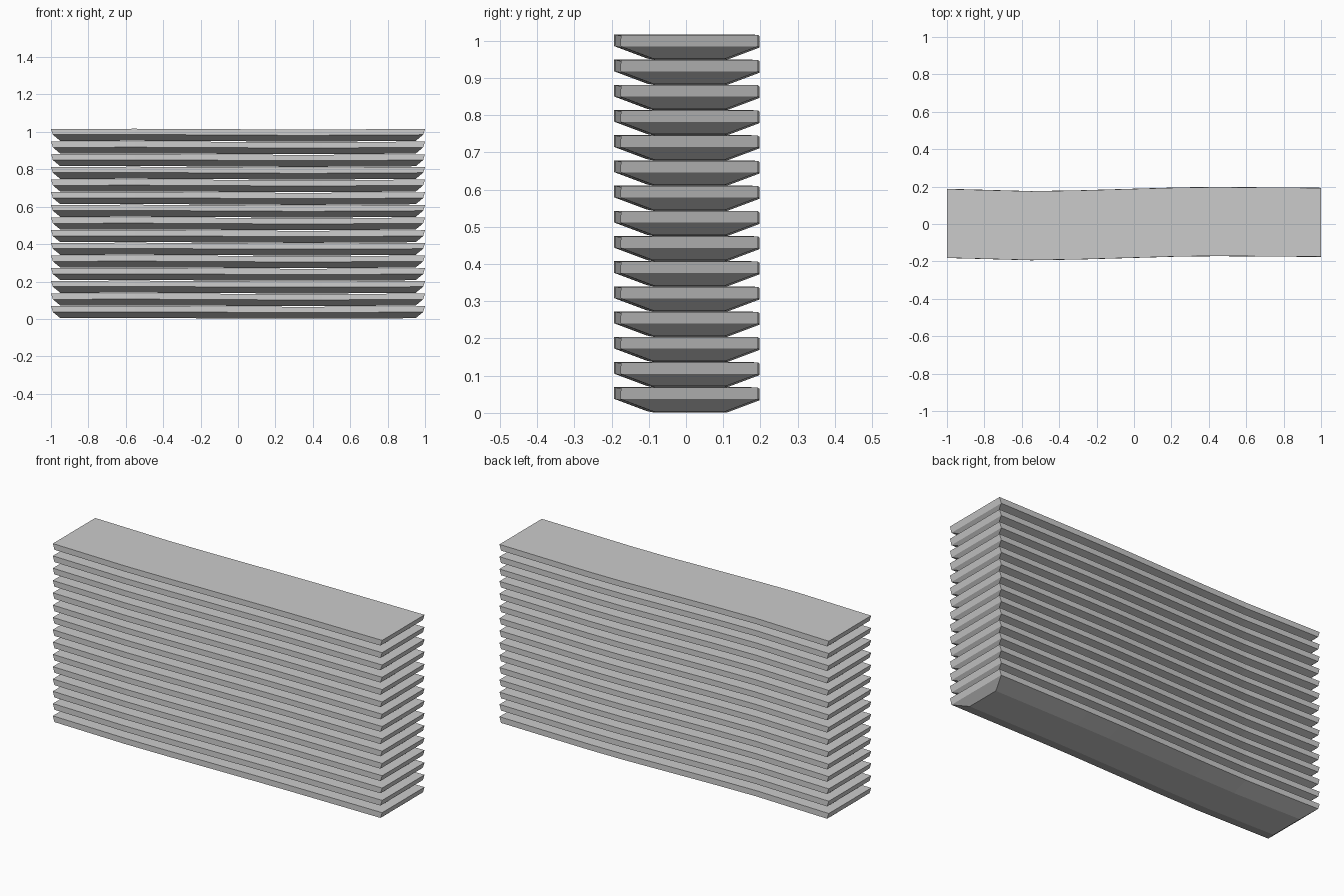
import bpy
import bmesh

if "Cube" in bpy.data.objects:
    bpy.data.objects.remove(bpy.data.objects["Cube"])

COUNT = 15
PITCH = 0.0677

# Slight warp along the board: x, y offset, z offset
stations = [(-1.0, 0.003, 0.003), (-0.55, -0.009, 0.004), (-0.3, -0.005, 0.003),
            (0.25, 0.011, 0.0), (0.45, 0.013, 0.0), (1.0, 0.009, 0.003)]

# Section levels: height, length scale at the ends, half width
levels = [(0.001, 0.95, 0.097), (0.034, 0.99, 0.185), (0.065, 1.0, 0.184)]


def section(bm, x, dy, dz):
    """Closed ring of one board cross-section, chamfered underneath."""
    end = abs(x) == 1.0
    left = [(x * (s if end else 1), dy - w, z + dz) for z, s, w in levels]
    right = [(x * (s if end else 1), dy + w, z + dz) for z, s, w in reversed(levels)]
    return [bm.verts.new(p) for p in left + right]


# Board: rings bridged along x, tapered ends
bm = bmesh.new()
rings = [section(bm, *s) for s in stations]
for a, b in zip(rings, rings[1:]):
    for i in range(6):
        j = (i + 1) % 6
        bm.faces.new((a[i], a[j], b[j], b[i]))
for r in (rings[0], rings[-1]):
    bm.faces.new((r[0], r[1], r[4], r[5]))   # sloped end
    bm.faces.new((r[1], r[2], r[3], r[4]))   # upright end
bmesh.ops.recalc_face_normals(bm, faces=bm.faces)
mesh = bpy.data.meshes.new("board")
bm.to_mesh(mesh)
bm.free()

# Stack of identical boards
for i in range(COUNT):
    board = bpy.data.objects.new(f"board_{i + 1:02d}", mesh)
    board.location.z = i * PITCH
    bpy.context.collection.objects.link(board)
